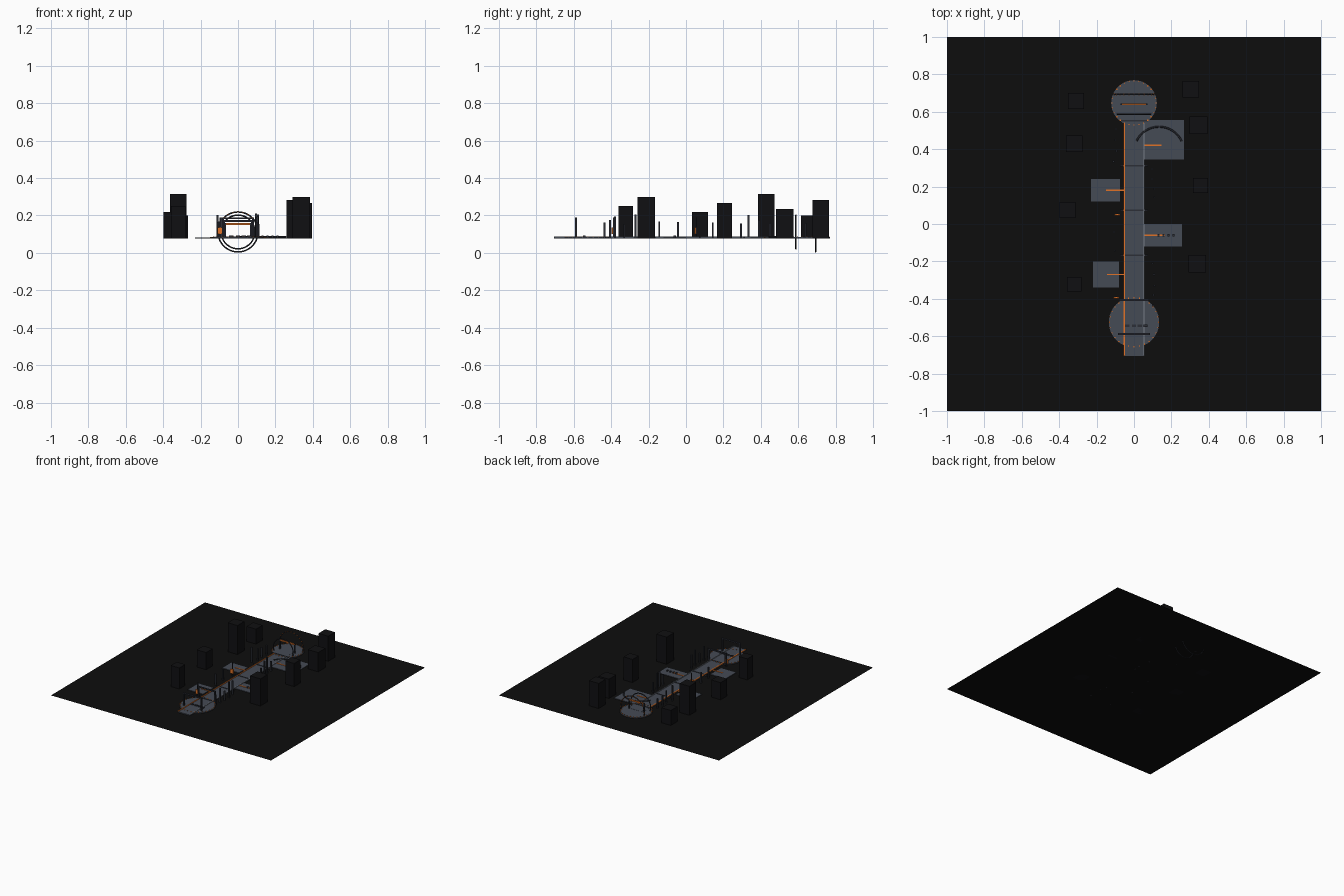
import bpy, math, random
from mathutils import Vector

random.seed(4)
cube = bpy.data.objects.get("Cube")
if cube:
    bpy.data.objects.remove(cube)


def material(name, r, g, b):
    m = bpy.data.materials.new(name)
    m.use_nodes = True
    m.diffuse_color = (r, g, b, 1)
    m.node_tree.nodes["Principled BSDF"].inputs["Base Color"].default_value = (r, g, b, 1)
    return m


BLACK = material("ground black", .004, .004, .004)
TOWER = material("tower black", .005, .005, .006)
GREY = material("deck grey", .06, .07, .09)
DARK = material("frame dark grey", .025, .028, .037)
ORANGE = material("light orange", .75, .17, .02)
PALE = material("trim pale grey", .2, .22, .26)
GROUND = .077
DECK = .085


def finish(name, mat):
    ob = bpy.context.object
    ob.name = name
    ob.data.materials.append(mat)
    return ob


def box(name, mat, x0, x1, y0, y1, z0, z1):
    bpy.ops.mesh.primitive_cube_add(size=1, location=((x0 + x1) / 2, (y0 + y1) / 2, (z0 + z1) / 2))
    ob = finish(name, mat)
    ob.scale = (x1 - x0, y1 - y0, z1 - z0)
    return ob


def disc(name, mat, y, radius, z0, z1):
    bpy.ops.mesh.primitive_cylinder_add(vertices=48, radius=radius, depth=z1 - z0,
                                        location=(0, y, (z0 + z1) / 2))
    return finish(name, mat)


def portal(name, y, half, top, bar_mat):
    for x in (-half, half):
        box(name + "_post", DARK, x - .005, x + .005, y - .005, y + .005, GROUND, top)
    box(name + "_bar", bar_mat, -half, half, y - .005, y + .005, top - .01, top)


# Ground sheet
bpy.ops.mesh.primitive_plane_add(size=2, location=(0, 0, GROUND))
finish("ground", BLACK)

# Surrounding towers: centre x, centre y, width, top
for x, y, w, top in ((-.31, .658, .085, .2), (-.319, .43, .088, .315),
                     (-.355, .075, .085, .218), (-.32, -.322, .077, .25),
                     (.303, .72, .088, .283), (.345, .528, .094, .235),
                     (.355, .205, .08, .267), (.338, -.212, .094, .3)):
    h = w / 2
    box("tower", TOWER, x - h, x + h, y - h, y + h, GROUND, top)

# Walkway with edge strips and cross ribs
box("walkway", GREY, -.055, .055, -.705, .64, GROUND + .001, DECK)
box("left_edge_light", ORANGE, -.057, -.049, -.705, .54, DECK - .001, DECK + .004)
box("right_edge_trim", PALE, .051, .057, -.705, .54, DECK - .001, DECK + .004)
for i in range(5):
    y = -.405 + .239 * i
    box("floor_rib", DARK, -.075, .075, y - .004, y + .004, GROUND + .001, DECK + .003)

# Round plazas edged with small lights
for y, radius in ((-.525, .135), (.647, .122)):
    disc("round_plaza", GREY, y, radius, GROUND + .001, DECK - .001)
    for i in range(28):
        a = math.tau * i / 28
        px, py = (radius - .004) * math.cos(a), y + (radius - .004) * math.sin(a)
        box("edge_light", ORANGE, px - .003, px + .003, py - .003, py + .003, DECK - .002, DECK + .004)

# Side decks with a light strip leading from the walkway
for x0, x1, y0, y1, sx0, sx1, sy in ((.05, .267, .345, .555, .057, .147, .42),
                                     (.05, .257, -.12, 0, .057, .165, -.06),
                                     (-.23, -.075, .12, .24, -.15, -.057, .18),
                                     (-.22, -.08, -.34, -.2, -.145, -.057, -.27)):
    box("side_deck", GREY, x0, x1, y0, y1, GROUND + .001, DECK - .003)
    box("deck_light", ORANGE, sx0, sx1, sy - .004, sy + .004, GROUND + .001, DECK)

# Small low seats on the right deck and the front plaza
for i in range(4):
    x = .13 + .027 * i
    box("deck_seat", DARK, x - .005, x + .005, -.067, -.053, GROUND + .001, DECK + .007)
for x in (-.035, 0, .03, .06):
    box("plaza_seat", DARK, x - .012, x + .012, -.55, -.538, DECK - .002, DECK + .008)

# Curved low rail on the rear left deck
curve = bpy.data.curves.new("curved_rail", "CURVE")
curve.dimensions = "3D"
curve.bevel_depth = .005
curve.bevel_resolution = 1
spline = curve.splines.new("POLY")
spline.points.add(20)
for i, p in enumerate(spline.points):
    a = math.radians(25 + 130 * i / 20)
    p.co = (.134 + .133 * math.cos(a), .387 + .133 * math.sin(a), DECK + .002, 1)
rail = bpy.data.objects.new("curved_rail", curve)
bpy.context.collection.objects.link(rail)
curve.materials.append(DARK)

# Portals over the walkway
portal("front_portal", -.588, .08, .19, DARK)
portal("plaza_portal", -.407, .075, .175, DARK)
portal("rear_portal", .64, .068, .16, ORANGE)

# Upright rings at the rear, the larger one beaded with lights
for y, r in ((.693, .107), (.588, .09)):
    bpy.ops.mesh.primitive_torus_add(major_radius=r, minor_radius=.004, major_segments=48,
                                     minor_segments=8, location=(0, y, .112),
                                     rotation=(math.pi / 2, 0, 0))
    finish("upright_ring", DARK)
    bpy.ops.object.shade_smooth_by_angle()
for i in range(24):
    a = math.tau * i / 24
    c = Vector((.107 * math.cos(a), .693, .112 + .107 * math.sin(a)))
    if c.z > GROUND:
        box("ring_light", ORANGE, c.x - .003, c.x + .003, c.y - .005, c.y + .005, c.z - .003, c.z + .003)

# Slim posts of varied height beside the walkway
for side, rows in ((-1, (.508, .45, .39, .335, -.043, -.143)),
                   (1, (.294, .24, .187, .143, -.21, -.27, -.33, -.38, -.435))):
    for y in rows:
        x = side * (.1 + random.uniform(-.008, .012))
        top = random.uniform(.15, .215)
        box("post", DARK, x - .005, x + .005, y - .005, y + .005, GROUND, top)
for x, y in ((-.095, -.395), (-.09, .05)):
    box("lit_panel", ORANGE, x - .014, x + .014, y - .004, y + .004, .1, .135)
    box("panel_post", DARK, x - .004, x + .004, y + .004, y + .01, GROUND, .19)
